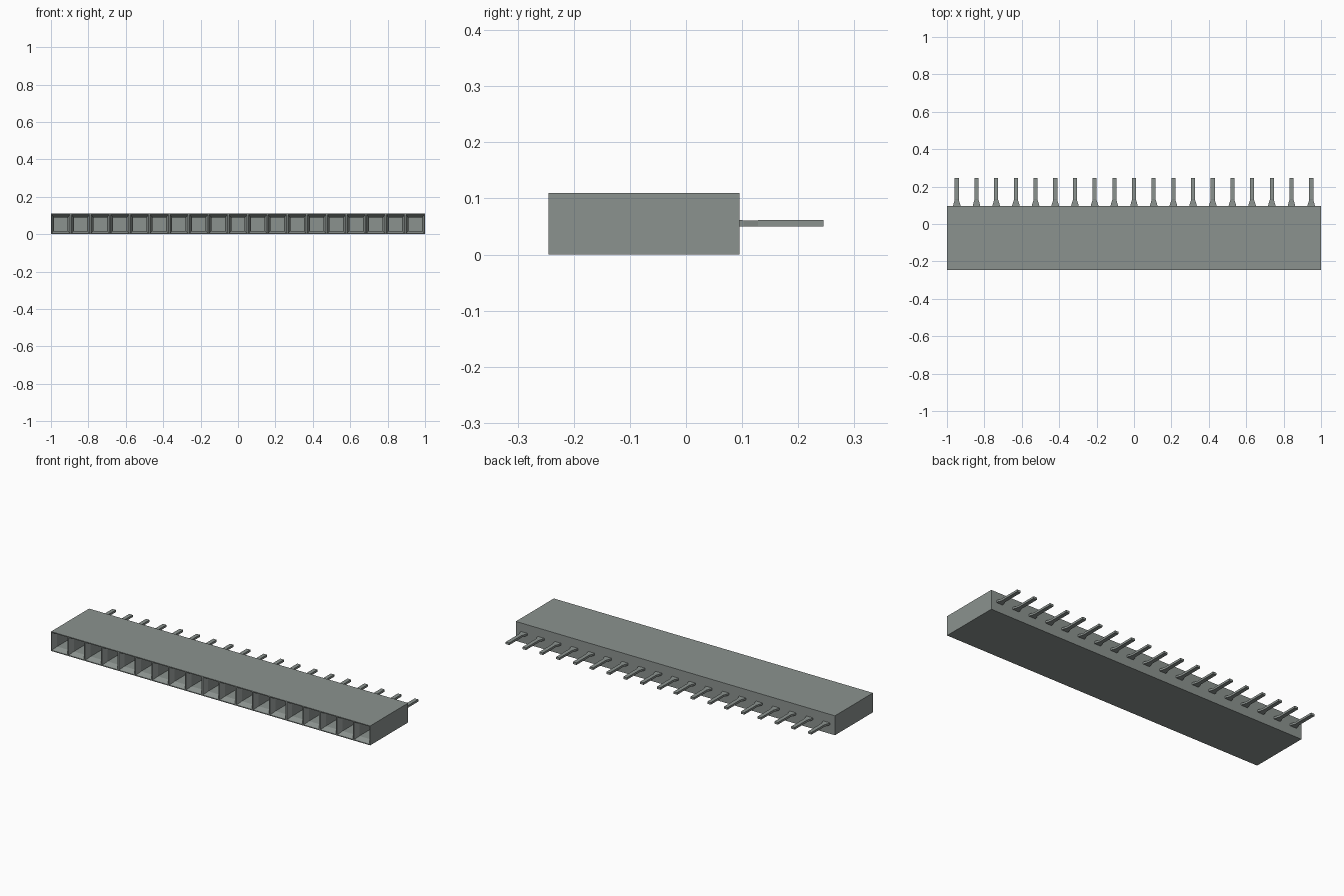
import bpy
import bmesh

old = bpy.data.objects.get("Cube")
if old:
    bpy.data.objects.remove(old, do_unlink=True)

COUNT = 19
PITCH = 2 / COUNT
FRONT, BACK, HEIGHT = -0.245, 0.095, 0.11


def make_material(name, color):
    mat = bpy.data.materials.new(name)
    mat.use_nodes = True
    mat.diffuse_color = color
    mat.node_tree.nodes["Principled BSDF"].inputs["Base Color"].default_value = color
    return mat


grey = make_material("cool grey", (0.26, 0.29, 0.275, 1))


def finish(name, bm):
    bmesh.ops.remove_doubles(bm, verts=bm.verts, dist=0.0001)
    bmesh.ops.recalc_face_normals(bm, faces=bm.faces)
    mesh = bpy.data.meshes.new(name)
    bm.to_mesh(mesh)
    bm.free()
    mesh.materials.append(grey)
    obj = bpy.data.objects.new(name, mesh)
    bpy.context.collection.objects.link(obj)
    return obj


def ring(bm, x, y, half_width, low, high):
    corners = ((-1, low), (1, low), (1, high), (-1, high))
    return [bm.verts.new((x + s * half_width, y, z)) for s, z in corners]


def centre(i):
    return (i - (COUNT - 1) / 2) * PITCH


# Housing: a row of cells, each with a bevelled mouth and a square socket
bm = bmesh.new()
for i in range(COUNT):
    x = centre(i)
    rings = [
        ring(bm, x, BACK, PITCH / 2, 0, HEIGHT),
        ring(bm, x, FRONT, PITCH / 2, 0, HEIGHT),
        ring(bm, x, FRONT, 0.049, 0.005, 0.105),
        ring(bm, x, FRONT + 0.03, 0.036, 0.018, 0.088),
        ring(bm, x, FRONT + 0.22, 0.036, 0.018, 0.088),
    ]
    for step, (a, b) in enumerate(zip(rings, rings[1:])):
        for k in range(4):
            # Outer side walls belong only to the end cells
            inner_side = (k == 1 and i < COUNT - 1) or (k == 3 and i > 0)
            if step == 0 and inner_side:
                continue
            n = (k + 1) % 4
            bm.faces.new((a[k], a[n], b[n], b[k]))
    bm.faces.new(rings[0])
    bm.faces.new(rings[-1])
bmesh.ops.remove_doubles(bm, verts=bm.verts, dist=0.0001)
bmesh.ops.dissolve_limit(bm, angle_limit=0.01, verts=bm.verts, edges=bm.edges)
finish("socket_housing", bm)

# Contact pins: flat tails that flare where they enter the housing
profile = [(BACK - 0.005, 0.021, 0.062), (0.103, 0.019, 0.061),
           (0.128, 0.011, 0.061), (0.131, 0.011, 0.062), (0.245, 0.011, 0.062)]
for i in range(COUNT):
    bm = bmesh.new()
    rings = [ring(bm, centre(i), y, w, 0.05, top) for y, w, top in profile]
    for a, b in zip(rings, rings[1:]):
        for k in range(4):
            n = (k + 1) % 4
            bm.faces.new((a[k], a[n], b[n], b[k]))
    bm.faces.new(rings[0])
    bm.faces.new(rings[-1])
    finish(f"contact_pin_{i + 1}", bm)
